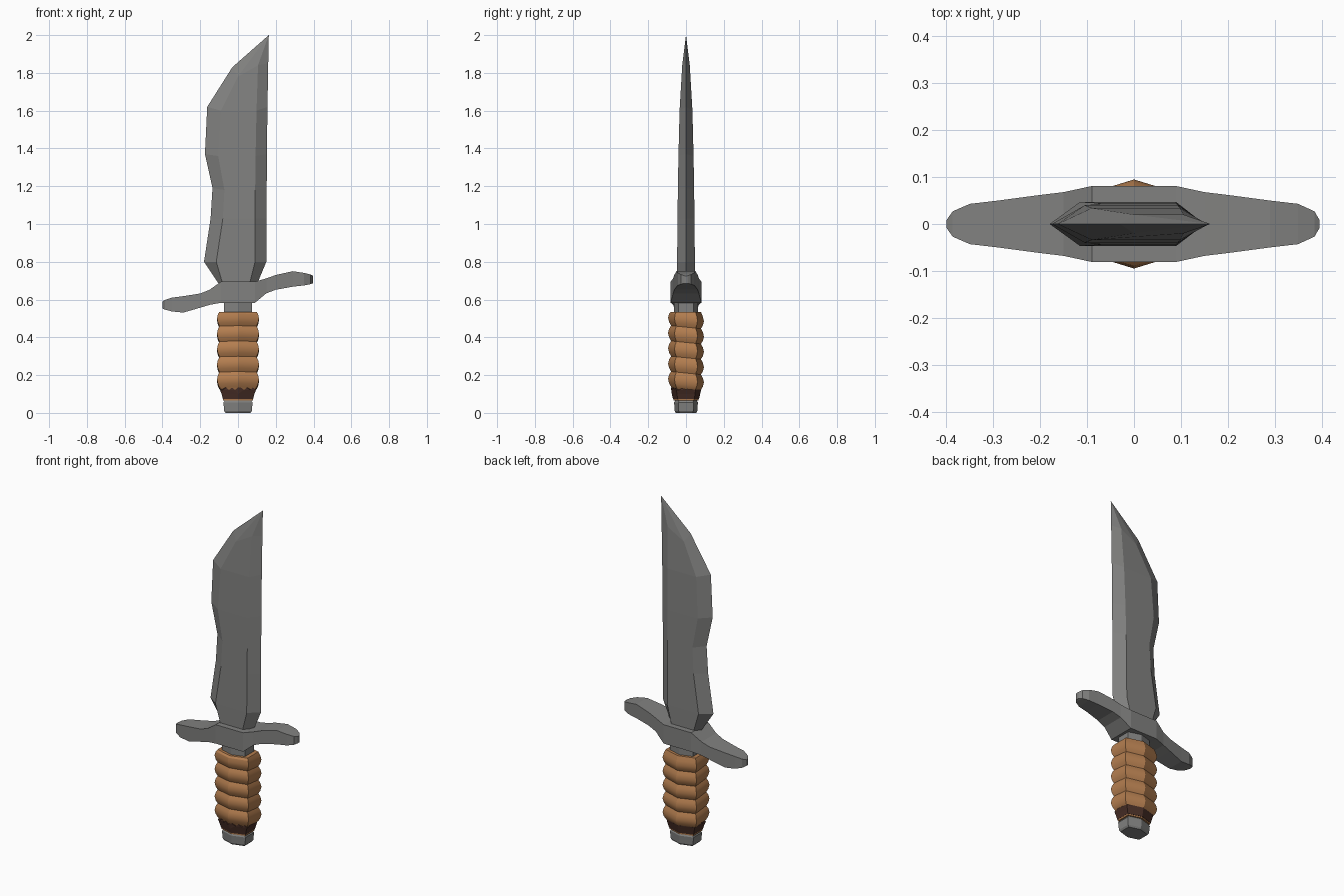
import bpy
import bmesh
import math

cube = bpy.data.objects.get("Cube")
if cube:
    bpy.data.objects.remove(cube, do_unlink=True)


def material(name, rgb):
    m = bpy.data.materials.new(name)
    m.use_nodes = True
    m.diffuse_color = (*rgb, 1)
    m.node_tree.nodes["Principled BSDF"].inputs["Base Color"].default_value = (*rgb, 1)
    return m


steel = material("steel grey", (0.22, 0.22, 0.215))
leather = material("tan leather", (0.46, 0.21, 0.08))
strap = material("dark brown leather", (0.065, 0.028, 0.02))


def loft(name, rings, mat, smooth=None):
    """Skin a list of equal-length rings and cap both ends."""
    bm = bmesh.new()
    loops = [[bm.verts.new(p) for p in ring] for ring in rings]
    n = len(loops[0])
    for a, b in zip(loops, loops[1:]):
        for i in range(n):
            j = (i + 1) % n
            bm.faces.new((a[i], a[j], b[j], b[i]))
    bm.faces.new(loops[0])
    bm.faces.new(loops[-1])
    bmesh.ops.remove_doubles(bm, verts=bm.verts, dist=0.0002)
    bmesh.ops.recalc_face_normals(bm, faces=bm.faces)
    me = bpy.data.meshes.new(name)
    bm.to_mesh(me)
    bm.free()
    me.materials.append(mat)
    ob = bpy.data.objects.new(name, me)
    bpy.context.collection.objects.link(ob)
    if smooth:
        bpy.ops.object.select_all(action="DESELECT")
        ob.select_set(True)
        bpy.context.view_layer.objects.active = ob
        bpy.ops.object.shade_smooth_by_angle(angle=math.radians(smooth))
    return ob


def hexagon(z, w, d, tilt=0.0, corner=0.64):
    """Flattened six-sided ring with points towards front and back."""
    pts = [(0, -d), (w, -d * corner), (w, d * corner),
           (0, d), (-w, d * corner), (-w, -d * corner)]
    return [(x, y, z + tilt * y) for x, y in pts]


# Blade: cutting edge, ridges and spine as x,z lines with a half thickness
edge = [(-.10, .68), (-.18, .80), (-.145, 1.03), (-.135, 1.19),
        (-.175, 1.37), (-.163, 1.62), (-.03, 1.83), (.163, 2)]
ridge = [(-.08, .68), (-.115, .80), (-.08, 1.03), (-.072, 1.18),
         (-.105, 1.36), (-.09, 1.60), (.0, 1.78), (.163, 2)]
back_ridge = [(.06, .68), (.09, .80), (.09, 1.03), (.091, 1.18),
              (.093, 1.36), (.098, 1.60), (.106, 1.84), (.163, 2)]
spine = [(.10, .68), (.15, .80), (.151, 1.03), (.152, 1.19),
         (.153, 1.37), (.156, 1.62), (.16, 1.85), (.163, 2)]
thick = [.047, .047, .045, .043, .040, .034, .020, 0]
rings = []
for e, r, b, s, t in zip(edge, ridge, back_ridge, spine, thick):
    rings.append([(e[0], 0, e[1]), (r[0], -t, r[1]), (b[0], -t, b[1]),
                  (s[0], 0, s[1]), (b[0], t, b[1]), (r[0], t, r[1])])
loft("blade", rings, steel)

# Crossguard: stations of x, bottom, top and half depth
stations = [(-.40, .553, .59, .008), (-.387, .547, .598, .027),
            (-.35, .537, .61, .043), (-.29, .531, .618, .050),
            (-.20, .557, .632, .062), (-.15, .572, .652, .068),
            (-.09, .583, .695, .081), (.09, .583, .695, .081),
            (.15, .633, .712, .068), (.20, .652, .73, .062),
            (.29, .668, .75, .050), (.35, .675, .741, .043),
            (.385, .682, .732, .027), (.396, .686, .726, .008)]
loft("crossguard", [[(x, -d, lo), (x, d, lo), (x, d, hi), (x, -d, hi)]
                    for x, lo, hi, d in stations], steel)

# Collar between guard and grip
loft("collar", [hexagon(.52, .075, .064), hexagon(.60, .075, .064)], steel)

# Grip: five bulging leather wraps, slightly slanted, over a narrow core
top, bottom, wraps = .535, .13, 5
step = (top - bottom) / wraps
grip = [hexagon(.066, .078, .066), hexagon(bottom - .012, .085, .07)]
for i in range(wraps):
    for f, bulge in ((0, 0), (.22, .65), (.5, 1), (.78, .65)):
        grip.append(hexagon(bottom + (i + f) * step,
                            .098 + .013 * bulge, .079 + .016 * bulge, -.1))
grip.append(hexagon(top, .098, .079))
loft("grip", grip, leather, 28)

# Dark strap sleeve with a ragged upper rim
band = loft("strap_band", [hexagon(.074, .080, .069), hexagon(.10, .087, .075),
                           hexagon(.128, .095, .08)], strap)
bm = bmesh.new()
bm.from_mesh(band.data)
rim = [e for e in bm.edges if all(v.co.z > .12 for v in e.verts)]
bmesh.ops.subdivide_edges(bm, edges=rim, cuts=5)
for k, v in enumerate([v for v in bm.verts if v.co.z > .12]):
    v.co.z += .006 * (-1) ** k
bmesh.ops.triangulate(bm, faces=[f for f in bm.faces if len(f.verts) > 4])
bm.to_mesh(band.data)
bm.free()

# Pommel with chamfered ends
loft("pommel", [hexagon(0, .066, .054), hexagon(.010, .073, .060),
                hexagon(.055, .077, .063), hexagon(.068, .068, .056)], steel)
